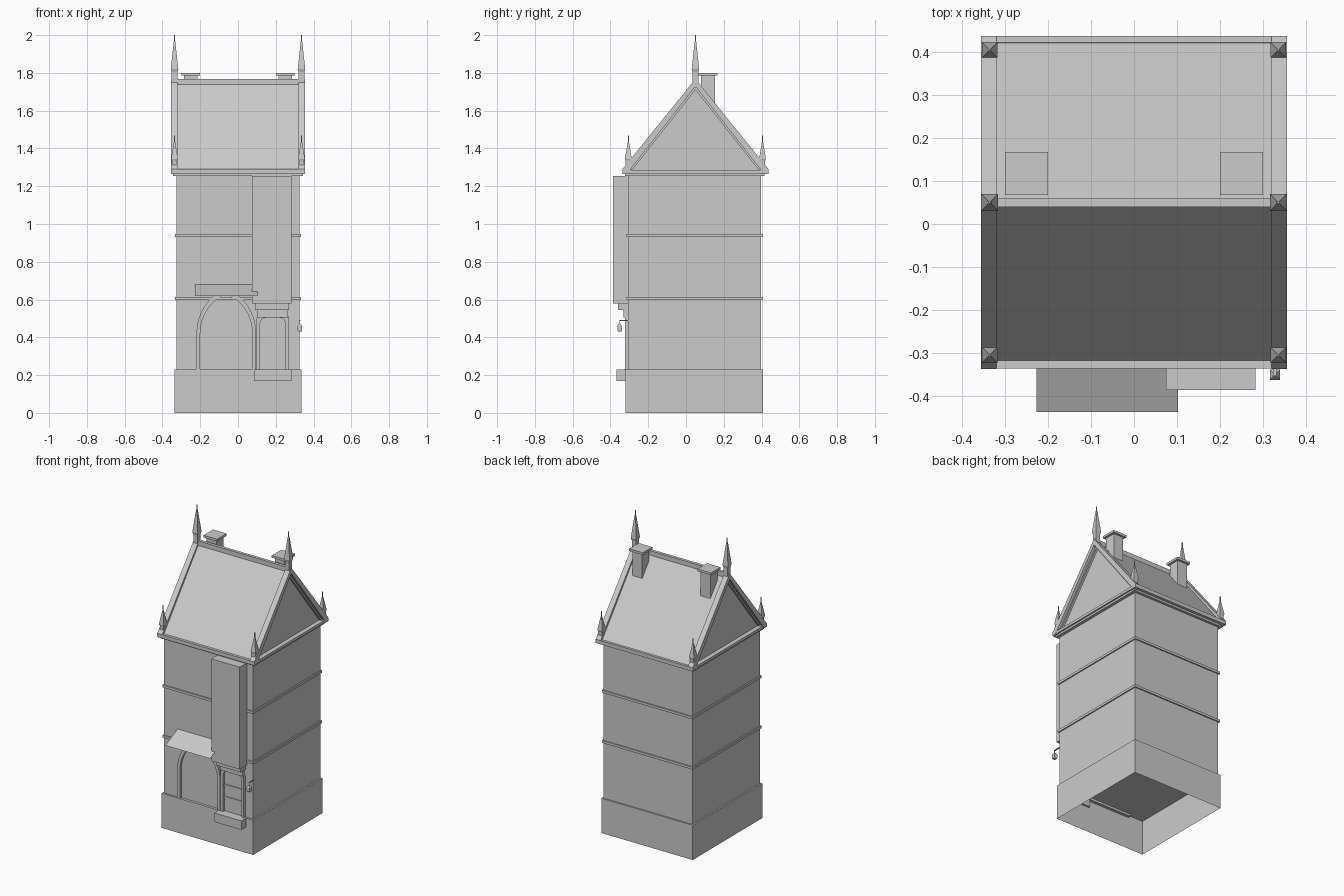
import bpy, bmesh, math
from mathutils import Vector

if "Cube" in bpy.data.objects:
    bpy.data.objects.remove(bpy.data.objects["Cube"])


def make(name, verts, faces):
    me = bpy.data.meshes.new(name)
    bm = bmesh.new()
    vs = [bm.verts.new(v) for v in verts]
    for f in faces:
        bm.faces.new([vs[i] for i in f])
    bmesh.ops.recalc_face_normals(bm, faces=bm.faces)
    bm.to_mesh(me)
    bm.free()
    ob = bpy.data.objects.new(name, me)
    bpy.context.collection.objects.link(ob)
    return ob


def loft(name, rings, cap_start=True, cap_end=True):
    """Skin between closed rings that share a point count."""
    n = len(rings[0])
    faces = [(r * n + i, r * n + (i + 1) % n, (r + 1) * n + (i + 1) % n, (r + 1) * n + i)
             for r in range(len(rings) - 1) for i in range(n)]
    if cap_start:
        faces.append(tuple(range(n)))
    if cap_end:
        faces.append(tuple((len(rings) - 1) * n + i for i in range(n)))
    return make(name, [p for r in rings for p in r], faces)


def rect(x0, x1, y0, y1, z):
    return [(x0, y0, z), (x1, y0, z), (x1, y1, z), (x0, y1, z)]


def box(name, x0, x1, y0, y1, z0, z1, bottom=True):
    return loft(name, [rect(x0, x1, y0, y1, z0), rect(x0, x1, y0, y1, z1)], cap_start=bottom)


def prism_x(name, yz, x0, x1):
    return loft(name, [[(x, y, z) for y, z in yz] for x in (x0, x1)])


def spire(name, x, y, profile):
    return loft(name, [rect(x - h, x + h, y - h, y + h, z) for h, z in profile])


def frame(name, outer, inner, y0, y1):
    """Open-bottomed surround between two matching x-z outlines."""
    n = len(outer)
    verts = [(x, y, z) for y in (y0, y1) for line in (outer, inner) for x, z in line]
    faces = []
    for i in range(n - 1):
        a, b, c, d = i, n + i, 2 * n + i, 3 * n + i
        faces += [(a, a + 1, b + 1, b), (c, c + 1, d + 1, d),
                  (a, a + 1, c + 1, c), (b, b + 1, d + 1, d)]
    for e in (0, n - 1):
        faces.append((e, n + e, 3 * n + e, 2 * n + e))
    return make(name, verts, faces)


def gothic(cx, hw, z0, spring, rise, seg=8):
    r = (hw * hw + rise * rise) / (2 * hw)
    end = math.atan2(rise, r - hw)
    half = [(hw, z0)] + [(hw - r + r * math.cos(end * i / seg),
                          spring + r * math.sin(end * i / seg)) for i in range(seg + 1)]
    return [(cx - x, z) for x, z in half] + [(cx + x, z) for x, z in reversed(half[:-1])]


def round_top(cx, hw, z0, top, rad, seg=4):
    half = [(hw, z0)] + [(hw - rad + rad * math.cos(math.pi / 2 * i / seg),
                          top - rad + rad * math.sin(math.pi / 2 * i / seg)) for i in range(seg + 1)]
    return [(cx - x, z) for x, z in half] + [(cx + x, z) for x, z in reversed(half)]


RY = 0.05            # ridge line
WX, WF, WB = 0.325, -0.308, 0.398   # wall half width, front, back

# Open-bottomed plinth, tower walls and string courses
box("plinth", -0.335, 0.335, -0.32, 0.408, 0, 0.23, bottom=False)
box("walls", -WX, WX, WF, WB, 0.23, 1.265)
for z in (0.605, 0.938):
    box("string_course", -WX - 0.008, WX + 0.008, WF - 0.008, WB + 0.008, z - 0.008, z + 0.008)

# Cornice and eaves
box("cornice", -0.345, 0.345, -0.322, 0.415, 1.255, 1.27)
box("upper_cornice", -0.355, 0.355, -0.328, 0.43, 1.268, 1.285)
for y0, y1 in ((-0.336, -0.318), (0.422, 0.438)):
    box("eave_beam", -0.355, 0.355, y0, y1, 1.265, 1.29)

# Roof, ridge beam and gable rakes
prism_x("roof", [(-0.325, 1.28), (RY, 1.75), (0.425, 1.28)], -0.325, 0.325)
box("ridge_beam", -0.355, 0.355, RY - 0.01, RY + 0.01, 1.735, 1.768)
for s in (-1, 1):
    for e in (-1, 1):
        prism_x("gable_rake", [(RY, 1.768), (RY + e * 0.387, 1.29), (RY + e * 0.387, 1.268),
                               (RY + e * 0.36, 1.268), (RY, 1.728)],
                *sorted((s * 0.32, s * 0.356)))
        prism_x("rake_inner_moulding", [(RY, 1.745), (RY + e * 0.365, 1.285),
                                        (RY + e * 0.335, 1.285), (RY, 1.71)],
                *sorted((s * 0.31, s * 0.338)))

# Pinnacles on the ridge ends and corners
for x in (-0.336, 0.336):
    spire("ridge_pinnacle", x, RY, [(0.015, 1.72), (0.015, 1.805), (0.02, 1.82),
                                    (0.004, 1.965), (0.0025, 1.97), (0.0025, 2.0)])
    for y in (-0.305, 0.405):
        spire("corner_pinnacle", x, y, [(0.018, 1.265), (0.018, 1.285), (0.014, 1.29),
                                        (0.014, 1.335), (0.018, 1.345), (0.004, 1.43),
                                        (0.0025, 1.435), (0.0025, 1.468)])

# Chimneys on the rear slope
for x in (-0.25, 0.25):
    box("chimney", x - 0.036, x + 0.036, 0.08, 0.153, 1.58, 1.785)
    box("chimney_cap", x - 0.05, x + 0.05, 0.067, 0.167, 1.785, 1.8)

# Projecting bay with stepped corbels
box("bay", 0.075, 0.283, -0.386, WF, 0.578, 1.255)
box("bay_corbel_upper", 0.09, 0.27, -0.36, WF, 0.545, 0.578)
box("bay_corbel_lower", 0.1, 0.265, -0.332, WF, 0.505, 0.545)

# Window under the bay
cx = 0.184
frame("window_surround", round_top(cx, 0.085, 0.23, 0.53, 0.03),
      round_top(cx, 0.068, 0.23, 0.505, 0.035), -0.324, -0.30)
for z in (0.325, 0.405):
    box("window_bar", cx - 0.07, cx + 0.07, -0.314, -0.305, z - 0.004, z + 0.004)
box("window_sill", 0.085, 0.282, -0.368, WF, 0.17, 0.23)

# Arched doorway with threshold
frame("door_arch", gothic(-0.062, 0.158, 0.23, 0.42, 0.245),
      gothic(-0.062, 0.138, 0.23, 0.42, 0.212), -0.323, -0.30)
box("door_threshold", -0.225, 0.095, -0.325, -0.30, 0.215, 0.232)

# Sloping single-sheet awning
make("awning", [(-0.227, WF, 0.68), (0.102, WF, 0.68), (0.102, -0.437, 0.62),
                (-0.227, -0.437, 0.62)], [(0, 1, 2, 3)])

# Hanging lantern on its bracket
box("lantern_arm", 0.324, 0.332, -0.352, -0.305, 0.486, 0.491)
box("lantern_hook", 0.3265, 0.3295, -0.3525, -0.3495, 0.465, 0.49)
spire("lantern", 0.328, -0.351, [(0.009, 0.43), (0.012, 0.437), (0.012, 0.46), (0.004, 0.472)])
